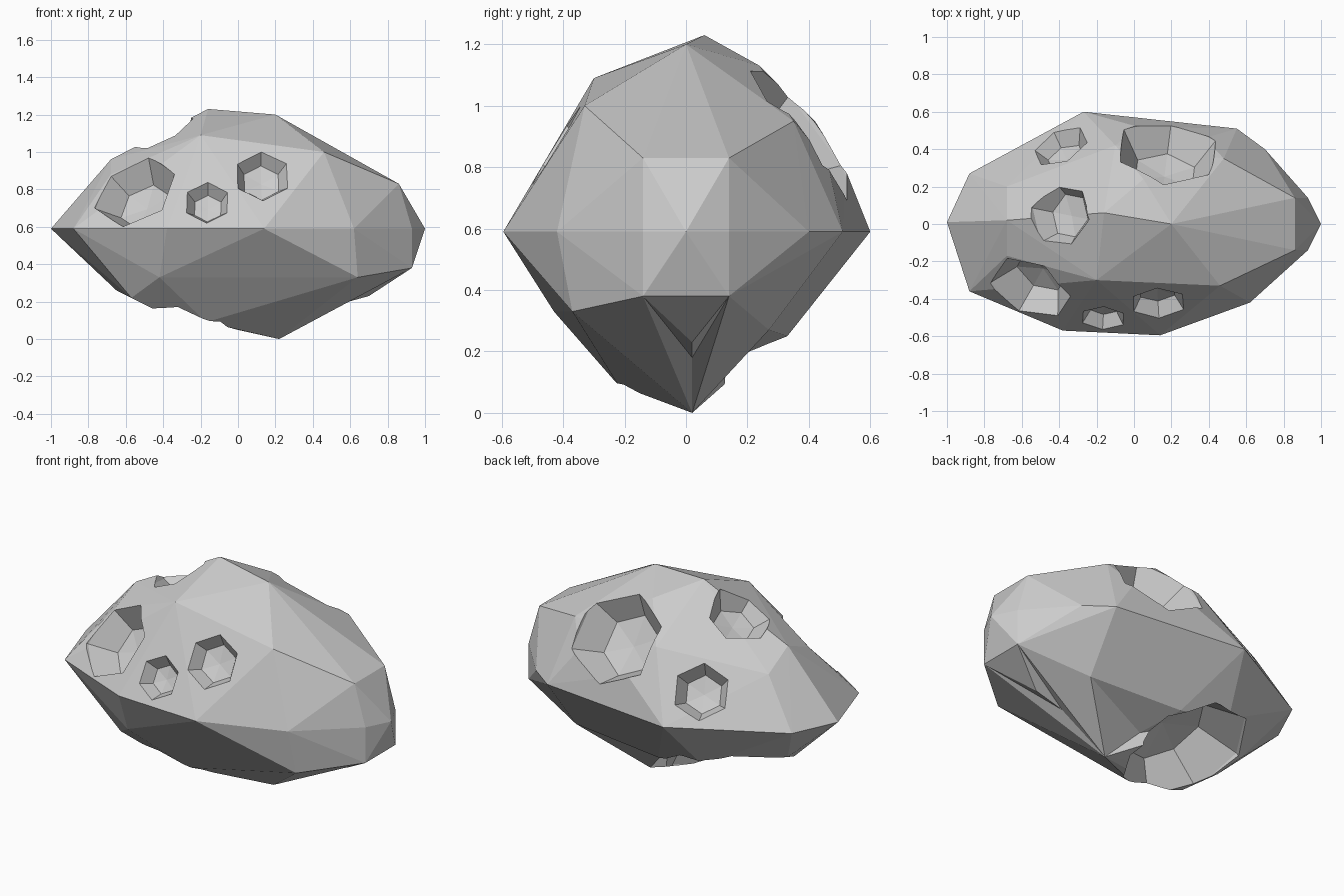
import bpy, bmesh, math
from mathutils import Vector

if "Cube" in bpy.data.objects:
    bpy.data.objects.remove(bpy.data.objects["Cube"])


def hull_object(name, points, dents=()):
    """Faceted convex body through the points; dents push hull edges inward."""
    bm = bmesh.new()
    for p in points:
        bm.verts.new(p)
    bmesh.ops.convex_hull(bm, input=bm.verts)
    bmesh.ops.delete(bm, geom=[v for v in bm.verts if not v.link_faces], context='VERTS')
    bmesh.ops.delete(bm, geom=[e for e in bm.edges if not e.link_faces], context='EDGES')
    for near, target in dents:
        near = Vector(near)
        edge = min(bm.edges, key=lambda e: ((e.verts[0].co + e.verts[1].co) / 2 - near).length)
        mid = bmesh.utils.edge_split(edge, edge.verts[0], 0.5)[1]
        for f in list(mid.link_faces):
            far = [v for v in f.verts if v is not mid and not any(mid in e.verts for e in v.link_edges)]
            if far:
                bmesh.utils.face_split(f, mid, far[0])
        mid.co = target
    bmesh.ops.recalc_face_normals(bm, faces=bm.faces)
    if bm.calc_volume(signed=True) < 0:
        bmesh.ops.reverse_faces(bm, faces=bm.faces)
    me = bpy.data.meshes.new(name)
    bm.to_mesh(me)
    bm.free()
    ob = bpy.data.objects.new(name, me)
    bpy.context.collection.objects.link(ob)
    return ob


# Rock body: widest belt, upper facets, lower facets
E = 0.59
belt = [(-1, 0.01), (-.88, .27), (-.27, .6), (.55, .51), (.7, .4), (.93, .14), (1, 0),
        (.93, -.14), (.62, -.42), (.14, -.595), (-.38, -.57), (-.88, -.36)]
upper = [(.86, .14, .83), (.86, -.14, .83), (.46, -.33, 1.0), (.48, .35, .95),
         (.2, 0, 1.2), (-.16, .06, 1.23), (-.2, -.3, 1.09),
         (-.68, .02, .96), (-.68, .2, .86), (-.68, -.17, .88),
         (.05, .24, 1.13), (.38, .46, .82), (.02, .52, .79), (-.1, .42, .95)]
lower = [(.93, .14, .38), (.93, -.14, .38), (.64, -.37, .33), (.53, .27, .27),
         (.7, .02, .23), (.22, .02, 0), (-.42, -.43, .33), (-.57, -.28, .22),
         (-.17, -.22, .09), (-.41, -.23, .14), (-.65, -.08, .26), (-.7, .05, .32),
         (-.36, .36, .3), (-.05, .33, .25)]
# Hollows beside the lowest spur
dents = [((.46, .02, .115), (.52, .02, .18)), ((.085, .175, .125), (.06, .12, .165))]
rock = hull_object("asteroid", [(x, y, E) for x, y in belt] + upper + lower, dents)


def crater(centre, normal, r, depth, sides=6, stretch=1.0):
    """Faceted bowl cut out of the rock along the given surface normal."""
    c, n = Vector(centre), Vector(normal).normalized()
    u = (Vector((0, 0, 1)) - n * n.z).normalized()
    v = n.cross(u)
    pts = [c - n * depth * 1.15]
    for radius, h in ((r * 1.12, r * .6), (r, 0), (r * .62, -depth)):
        for k in range(sides):
            a = 2 * math.pi * k / sides
            pts.append(c + n * h + u * radius * math.cos(a) + v * radius * stretch * math.sin(a))
    cutter = hull_object("crater_cutter", pts)
    cutter.hide_render = True
    m = rock.modifiers.new("crater", 'BOOLEAN')
    m.operation, m.solver, m.object = 'DIFFERENCE', 'EXACT', cutter
    bpy.context.view_layer.update()
    dg = bpy.context.evaluated_depsgraph_get()
    cut = bpy.data.meshes.new_from_object(rock.evaluated_get(dg))
    rock.modifiers.clear()
    if len(cut.polygons) > 20:
        rock.data = cut
    bpy.data.objects.remove(cutter)


# Craters: centre, outward normal, radius, depth, sides, stretch
crater((.13, -.445, .885), (.05, -.85, .5), .17, .1)
crater((-.165, -.51, .733), (-.05, -.87, .48), .13, .075)
crater((-.55, -.35, .79), (-.4, -.7, .6), .235, .14)
crater((-.39, .055, 1.08), (-.5, .1, .86), .18, .1, 6, 1.1)
crater((-.4, .43, .77), (-.35, .75, .55), .17, .1)
crater((.18, .39, .92), (.1, .8, .6), .285, .15)
crater((-.3, .05, .2), (-.35, .43, -1), .385, .2, 8)
